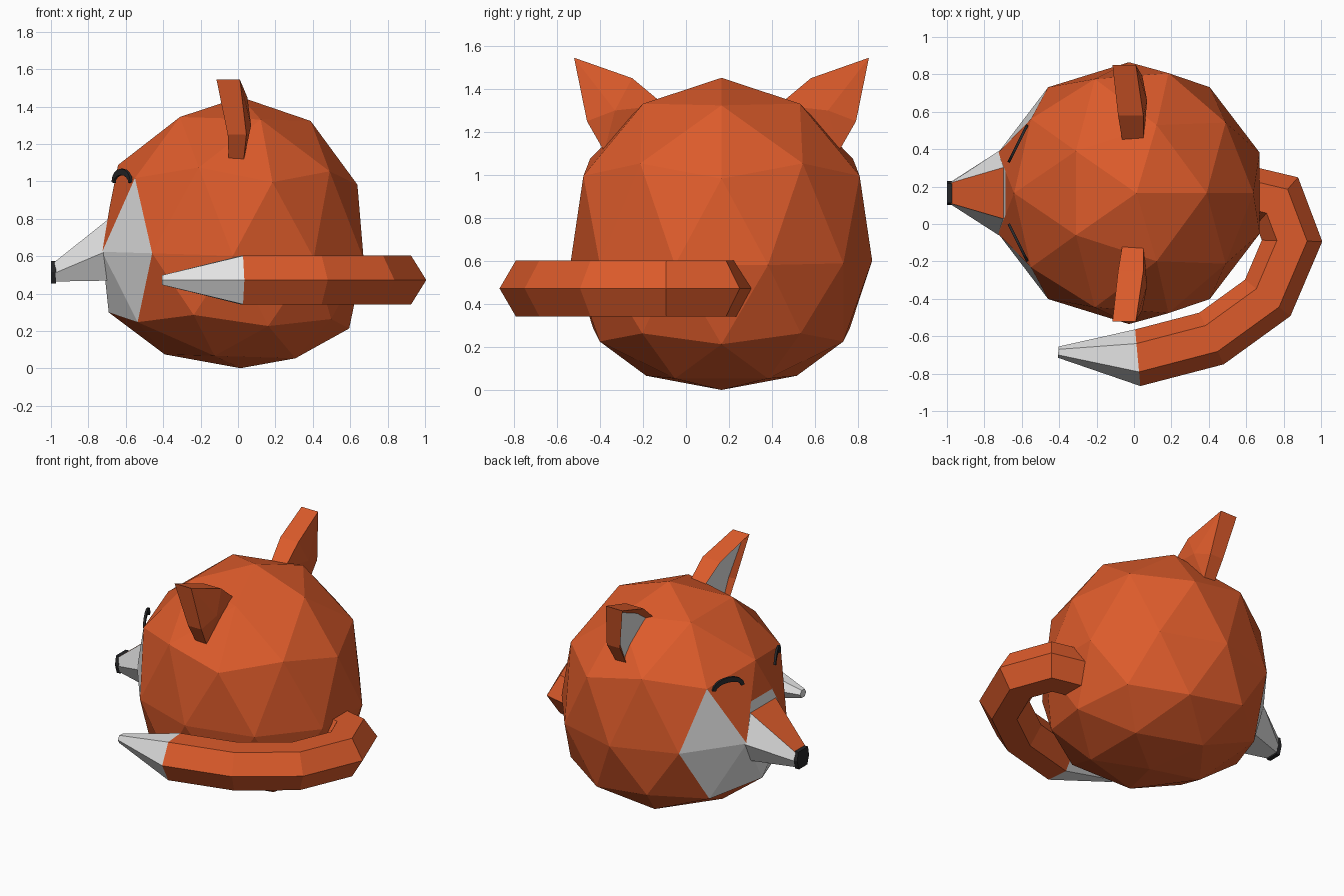
import bpy, bmesh
from math import sin, cos, pi, radians
from mathutils import Vector

if "Cube" in bpy.data.objects:
    bpy.data.objects.remove(bpy.data.objects["Cube"])

MID = 0.165  # plane of symmetry in y for the head


def material(name, color):
    m = bpy.data.materials.new(name)
    m.use_nodes = True
    m.diffuse_color = (*color, 1)
    m.node_tree.nodes["Principled BSDF"].inputs["Base Color"].default_value = (*color, 1)
    return m


ORANGE = material("orange_fur", (0.72, 0.105, 0.024))
WHITE = material("white_fur", (0.77, 0.77, 0.77))
BLACK = material("black", (0.02, 0.02, 0.022))


def finish(bm, name, *mats, recalc=True):
    if recalc:
        bmesh.ops.recalc_face_normals(bm, faces=bm.faces)
    mesh = bpy.data.meshes.new(name)
    bm.to_mesh(mesh)
    bm.free()
    for m in mats:
        mesh.materials.append(m)
    ob = bpy.data.objects.new(name, mesh)
    bpy.context.collection.objects.link(ob)
    return ob


def loft(rings):
    """Skin closed rings of points and cap both ends."""
    bm = bmesh.new()
    loops = [[bm.verts.new(p) for p in ring] for ring in rings]
    n = len(loops[0])
    for a, b in zip(loops, loops[1:]):
        for i in range(n):
            j = (i + 1) % n
            bm.faces.new((a[i], a[j], b[j], b[i]))
    bm.faces.new(loops[0])
    bm.faces.new(loops[-1])
    bmesh.ops.recalc_face_normals(bm, faces=bm.faces)
    return bm


# Head: egg-shaped icosphere with white cheek facets
bm = bmesh.new()
bmesh.ops.create_icosphere(bm, subdivisions=2, radius=1)
# split the two edges beside the brow so the cheeks reach the muzzle top
brow = min((v for v in bm.verts if v.co.z > 0.5), key=lambda v: v.co.x)
split = [e for e in brow.link_edges if abs(e.other_vert(brow).co.z) < 0.1]
bmesh.ops.subdivide_edges(bm, edges=split, cuts=1)
for f in bm.faces:
    c = f.calc_center_median()
    f.material_index = int(c.x < -0.6 and -0.4 < c.z < 0.26)
for v in bm.verts:
    x, y, n = v.co
    bulge = abs(n) * (1 - abs(n))
    if n > 0:
        z, wide, shift = n * (0.93 - 0.08 * n), 0.7 + 0.22 * bulge, 0
    else:
        z, wide, shift = n * (0.82 + 0.22 * n), 0.7, -0.06 * bulge
    px = 0.735 * x - 0.027 + 0.04 * n * n + shift
    v.co = (px, wide * y + MID, 0.602 + z - 0.03 * px)
finish(bm, "head", ORANGE, WHITE)


# Muzzle: six-sided taper, orange on top and white elsewhere
def muzzle_ring(levels):
    right = [(x, MID - w, z) for x, w, z in levels]
    left = [(x, MID + w, z) for x, w, z in reversed(levels)]
    return right + left


bm = loft([
    muzzle_ring([(-0.672, 0.145, 0.815), (-0.72, 0.227, 0.62), (-0.69, 0.14, 0.47)]),
    muzzle_ring([(-0.98, 0.055, 0.57), (-0.98, 0.06, 0.51), (-0.98, 0.045, 0.465)]),
])
for f in bm.faces:
    f.material_index = 0 if f.normal.z > 0.5 and abs(f.normal.y) < 0.1 else 1
finish(bm, "muzzle", ORANGE, WHITE)

# Nose: thin six-sided button
finish(loft([muzzle_ring([(x, 0.052, 0.575), (x, 0.064, 0.515), (x, 0.045, 0.455)])
             for x in (-0.972, -1.0)]), "nose", BLACK)

# Ears: outline in the side plane as (y, z, front x, back x)
EAR = [(0.85, 1.545, -0.115, 0.01), (0.58, 1.45, -0.085, 0.05),
       (0.43, 1.325, -0.06, 0.05), (0.71, 1.11, -0.05, 0.03),
       (0.79, 1.25, -0.055, 0.045)]


def ear(name, side):
    bm = bmesh.new()

    def vert(x, y, z):
        return bm.verts.new((x, MID + side * (y - MID), z))

    front = [vert(xf, y, z) for y, z, xf, xb in EAR]
    back = [vert(xb, y, z) for y, z, xf, xb in EAR]
    ridge = vert(0.07, 0.66, 1.3)
    inner = bm.faces.new(front)
    for i in range(len(EAR)):
        j = (i + 1) % len(EAR)
        bm.faces.new((front[i], front[j], back[j], back[i]))
        bm.faces.new((back[i], back[j], ridge))
    bmesh.ops.recalc_face_normals(bm, faces=bm.faces)
    # sunken white inside of the ear
    bmesh.ops.inset_individual(bm, faces=[inner], thickness=0.04, depth=0)
    inner.material_index = 1
    for v in inner.verts:
        v.co.x += 0.03
    finish(bm, name, ORANGE, WHITE, recalc=False)


ear("left_ear", 1)
ear("right_ear", -1)


# Closed eyes: thin upright arches
def eye(name, side):
    across = Vector((0.05, side * 0.1, 0))
    centre = Vector((-0.62, MID + side * 0.265, 0.998))
    depth = Vector((-0.89, side * 0.45, 0)) * 0.007
    up = Vector((0, 0, 1))
    rings = []
    steps = 8
    for i in range(steps + 1):
        a = pi * i / steps
        outer = centre + across * cos(a) + up * (0.07 * sin(a))
        inner = centre + across * (0.8 * cos(a)) + up * (0.042 * sin(a) - 0.006)
        rings.append([outer + depth, outer - depth, inner - depth, inner + depth])
    finish(loft(rings), name, BLACK)


eye("left_eye", 1)
eye("right_eye", -1)

# Tail: hexagonal tube curling round the side, with a white tapered tip
PATH = [Vector(p) for p in ((0.5, 0.185), (0.765, 0.122), (0.845, -0.09), (0.715, -0.395),
                            (0.415, -0.612), (0.02, -0.715), (-0.405, -0.685))]
rings = []
for i, p in enumerate(PATH):
    before = (p - PATH[max(i - 1, 0)]).normalized()
    after = (PATH[min(i + 1, len(PATH) - 1)] - p).normalized()
    along = (before + after).normalized()
    across = Vector((-along.y, along.x))
    stretch = 1 / max(along.dot(after), along.dot(before))
    r = 0.03 if i == len(PATH) - 1 else 0.15
    ring = []
    for k in range(6):
        q = p + across * (r * stretch * cos(radians(60 * k)))
        ring.append((q.x, q.y, 0.473 + r * sin(radians(60 * k))))
    rings.append(ring)
bm = loft(rings)
for f in bm.faces:
    f.material_index = int(f.calc_center_median().x < -0.1)
finish(bm, "tail", ORANGE, WHITE)
